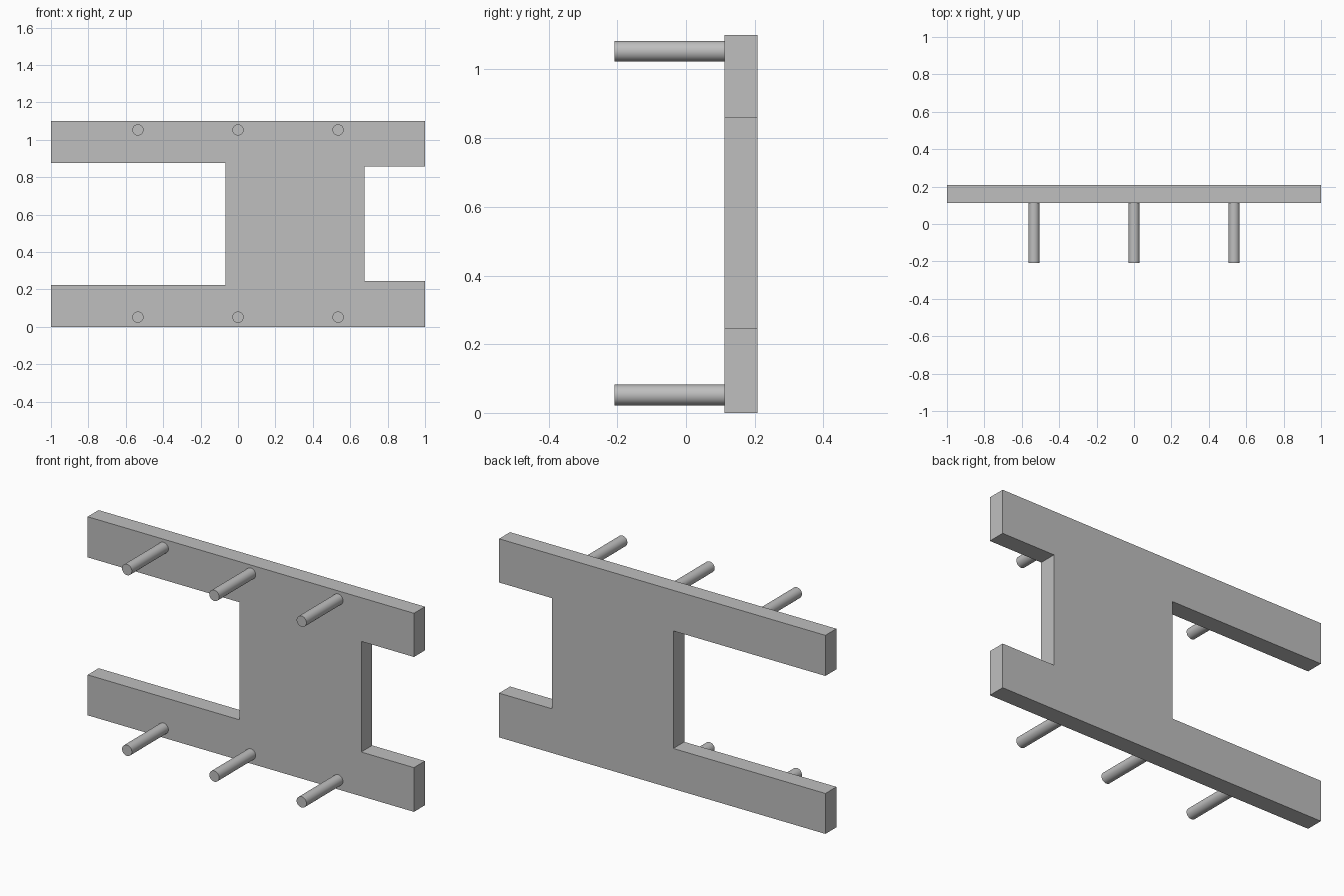
import bpy
import bmesh
from math import pi

cube = bpy.data.objects.get("Cube")
if cube:
    bpy.data.objects.remove(cube, do_unlink=True)

grey = bpy.data.materials.new("plain grey")
grey.use_nodes = True
COLOUR = (0.52, 0.52, 0.52, 1)
grey.diffuse_color = COLOUR
grey.node_tree.nodes["Principled BSDF"].inputs["Base Color"].default_value = COLOUR

FRONT, BACK, PEG_TIP = 0.112, 0.208, -0.208
TOP = 1.1


def make_plate(name, outline):
    """Extrude an x-z outline from the front plane to the back plane."""
    bm = bmesh.new()
    face = bm.faces.new([bm.verts.new((x, FRONT, z)) for x, z in outline])
    result = bmesh.ops.extrude_face_region(bm, geom=[face])
    moved = [v for v in result["geom"] if isinstance(v, bmesh.types.BMVert)]
    bmesh.ops.translate(bm, verts=moved, vec=(0, BACK - FRONT, 0))
    bmesh.ops.recalc_face_normals(bm, faces=bm.faces)
    mesh = bpy.data.meshes.new(name)
    bm.to_mesh(mesh)
    bm.free()
    mesh.materials.append(grey)
    obj = bpy.data.objects.new(name, mesh)
    bpy.context.collection.objects.link(obj)


def make_peg(name, x, z):
    """Round peg standing out from the front of the plate."""
    bpy.ops.mesh.primitive_cylinder_add(
        vertices=48, radius=0.03, depth=FRONT - PEG_TIP,
        location=(x, (FRONT + PEG_TIP) / 2, z), rotation=(pi / 2, 0, 0))
    peg = bpy.context.object
    peg.name = name
    peg.data.materials.append(grey)
    bpy.ops.object.shade_smooth_by_angle(angle=pi / 6)


# Back plate: two rails joined by an off-centre web
make_plate("back_plate", [
    (-1, 0), (1, 0), (1, 0.245), (0.677, 0.245), (0.677, 0.858), (1, 0.858),
    (1, TOP), (-1, TOP), (-1, 0.875), (-0.068, 0.875), (-0.068, 0.224), (-1, 0.224)])

# Three pegs along each rail
for row, z in (("lower", 0.052), ("upper", 1.053)):
    for side, x in (("right", -0.535), ("middle", 0), ("left", 0.535)):
        make_peg(f"{row}_{side}_peg", x, z)
